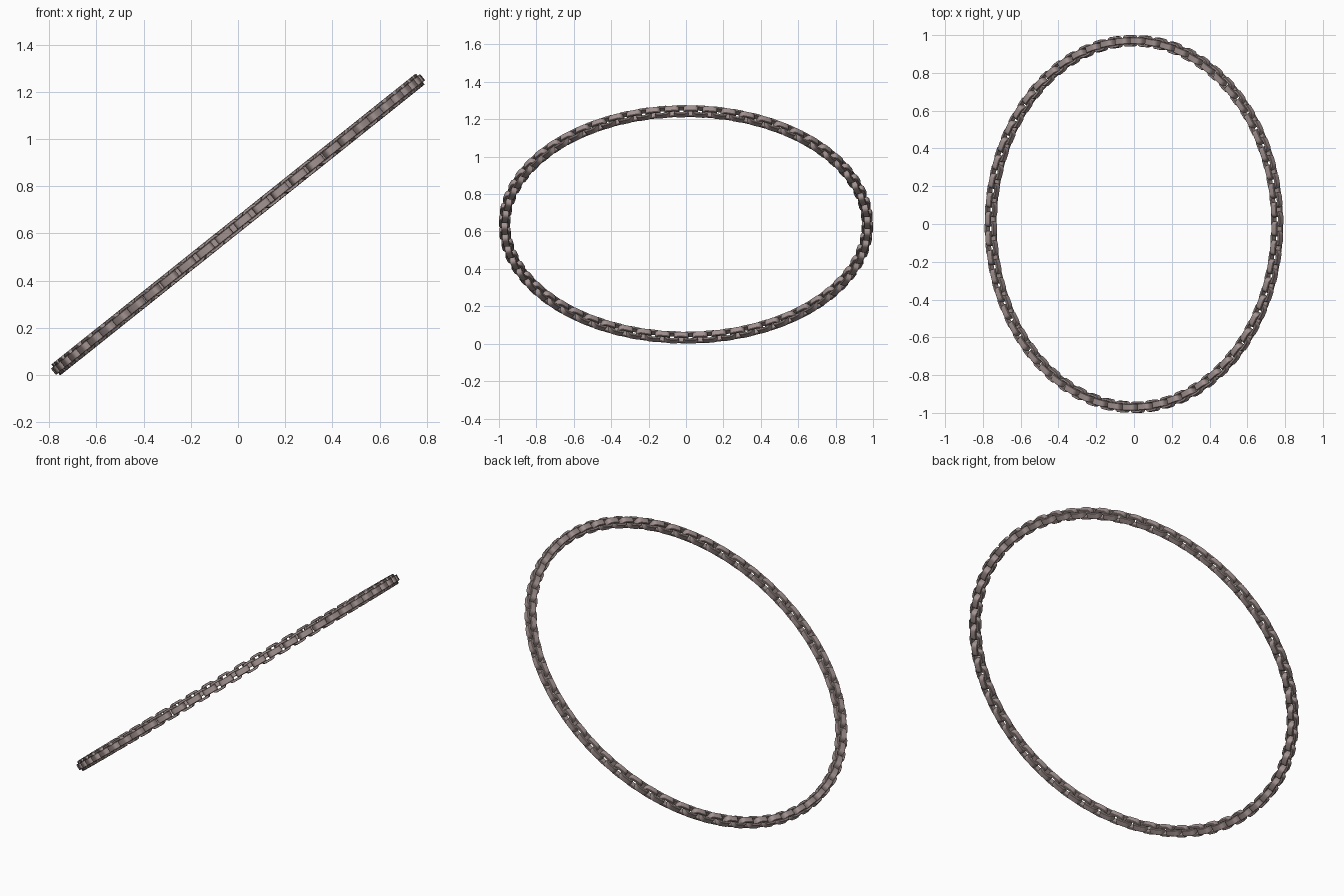
import bpy, bmesh
from math import sin, cos, pi, radians
from mathutils import Vector, Matrix

if "Cube" in bpy.data.objects:
    bpy.data.objects.remove(bpy.data.objects["Cube"])

RING_R = 0.97        # centreline radius of the chain ring
TILT = radians(38.6) # ring leans up towards +x
COUNT = 120          # links, alternating direction
LENGTH, WIDTH = 0.079, 0.060   # outer size of one link
THICK, STRAP = 0.013, 0.034    # strap thickness and width
CORNER = 0.020       # outer corner radius of a link
EDGE = 0.002         # softened strap edge


def rounded_outline(length, width, radius, steps=4):
    """Corner arcs of a rounded rectangle: arc centre and direction pairs."""
    pts = []
    for k, (sx, sy) in enumerate([(1, 1), (-1, 1), (-1, -1), (1, -1)]):
        c = Vector((sx * (length / 2 - radius), sy * (width / 2 - radius), 0))
        for i in range(steps + 1):
            a = (k + i / steps) * pi / 2
            pts.append((c, Vector((cos(a), sin(a), 0))))
    return pts


def add_link(bm, matrix):
    """Flat strap with softened edges swept around a rounded rectangle."""
    h = STRAP / 2
    section = [(0, -h + EDGE), (0, h - EDGE), (EDGE, h), (THICK - EDGE, h),
               (THICK, h - EDGE), (THICK, -h + EDGE), (THICK - EDGE, -h), (EDGE, -h)]
    rings = []
    for c, d in rounded_outline(LENGTH, WIDTH, CORNER):
        rings.append([bm.verts.new(matrix @ (c + d * (CORNER - inset) + Vector((0, 0, z))))
                      for inset, z in section])
    n, m = len(rings), len(section)
    for i in range(n):
        a, b = rings[i], rings[(i + 1) % n]
        for j in range(m):
            k = (j + 1) % m
            bm.faces.new((a[j], b[j], b[k], a[k]))


mat = bpy.data.materials.new("warm_grey_metal")
mat.diffuse_color = (0.36, 0.29, 0.28, 1)
mat.use_nodes = True
mat.node_tree.nodes["Principled BSDF"].inputs["Base Color"].default_value = mat.diffuse_color
lean = Matrix.Rotation(-TILT, 4, 'Y')


def build_links(name, start, roll):
    """Every second link around the ring, rolled about its own length."""
    bm = bmesh.new()
    for i in range(start, COUNT, 2):
        place = (lean @ Matrix.Rotation(2 * pi * (i + 0.5) / COUNT, 4, 'Z')
                 @ Matrix.Translation((RING_R, 0, 0))
                 @ Matrix.Rotation(pi / 2, 4, 'Z')
                 @ Matrix.Rotation(roll, 4, 'X'))
        add_link(bm, place)
    bmesh.ops.recalc_face_normals(bm, faces=bm.faces)
    mesh = bpy.data.meshes.new(name)
    bm.to_mesh(mesh)
    bm.free()
    mesh.materials.append(mat)
    ob = bpy.data.objects.new(name, mesh)
    bpy.context.collection.objects.link(ob)
    return ob


# links lying in the ring plane, and links standing across it
links = [build_links("flat_links", 0, 0), build_links("cross_links", 1, pi / 2)]

# stand the ring on the ground
low = min(v.co.z for ob in links for v in ob.data.vertices)
for ob in links:
    ob.data.transform(Matrix.Translation((0, 0, -low)))
    ob.select_set(True)
bpy.context.view_layer.objects.active = links[0]
bpy.ops.object.shade_smooth_by_angle(angle=radians(35))
